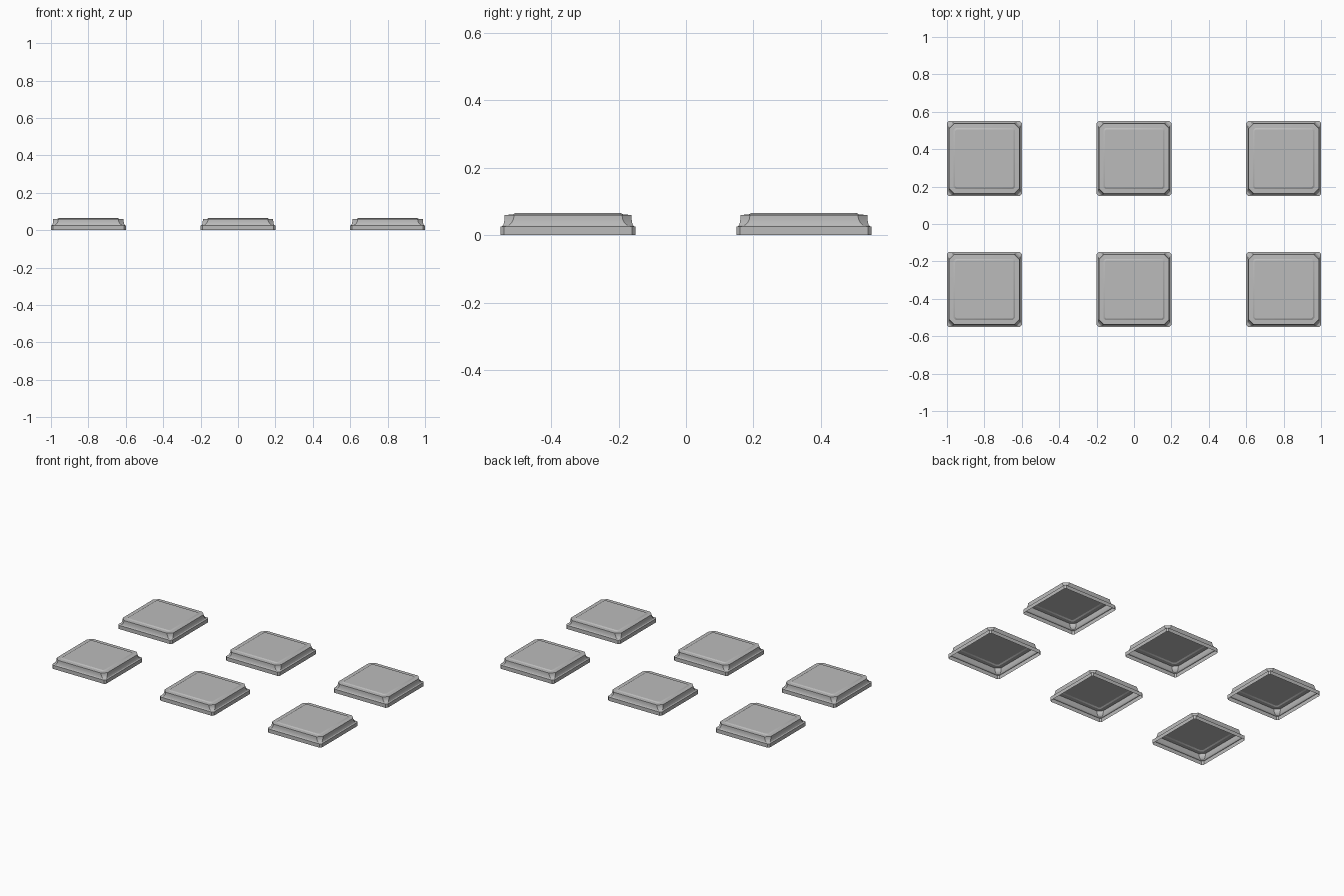
import bpy
import bmesh
import math

cube = bpy.data.objects.get("Cube")
if cube:
    bpy.data.objects.remove(cube, do_unlink=True)

grey = bpy.data.materials.new("mid_grey")
grey.use_nodes = True
colour = (0.5, 0.5, 0.5, 1)
grey.diffuse_color = colour
grey.node_tree.nodes["Principled BSDF"].inputs["Base Color"].default_value = colour


def square_ring(bm, half, cut, z):
    """Square outline with clipped corners."""
    a, b = half, half - cut
    outline = [(a, -b), (a, b), (b, a), (-b, a),
               (-a, b), (-a, -b), (-b, -a), (b, -a)]
    return [bm.verts.new((x, y, z)) for x, y in outline]


# Tile levels from the rim upward: half width, corner cut, height
levels = [(0.2, 0.01, 0), (0.2, 0.01, 0.025), (0.196, 0.009, 0.026)]
# Hollow cove between the plinth and the shoulder
for i in range(1, 5):
    t = math.radians(90 * i / 4)
    levels.append((0.196 - 0.008 * math.sin(t),
                   0.009 + 0.019 * math.sin(t),
                   0.06 - 0.034 * math.cos(t)))
# Raised centre panel
levels += [(0.164, 0.012, 0.061), (0.156, 0.009, 0.066)]

# Open-bottomed shell
bm = bmesh.new()
rings = [square_ring(bm, *level) for level in levels]
for low, high in zip(rings, rings[1:]):
    for i in range(8):
        j = (i + 1) % 8
        bm.faces.new((low[i], low[j], high[j], high[i]))
bm.faces.new(rings[-1])
mesh = bpy.data.meshes.new("tile")
bm.to_mesh(mesh)
bm.free()
mesh.materials.append(grey)

# Two rows of three tiles
for row, y in (("front", -0.35), ("back", 0.35)):
    for column, x in (("right", -0.8), ("middle", 0), ("left", 0.8)):
        tile = bpy.data.objects.new(f"tile_{row}_{column}", mesh)
        tile.location = (x, y, 0)
        bpy.context.collection.objects.link(tile)
        tile.select_set(True)
        bpy.context.view_layer.objects.active = tile
bpy.ops.object.shade_smooth_by_angle(angle=math.radians(25))
